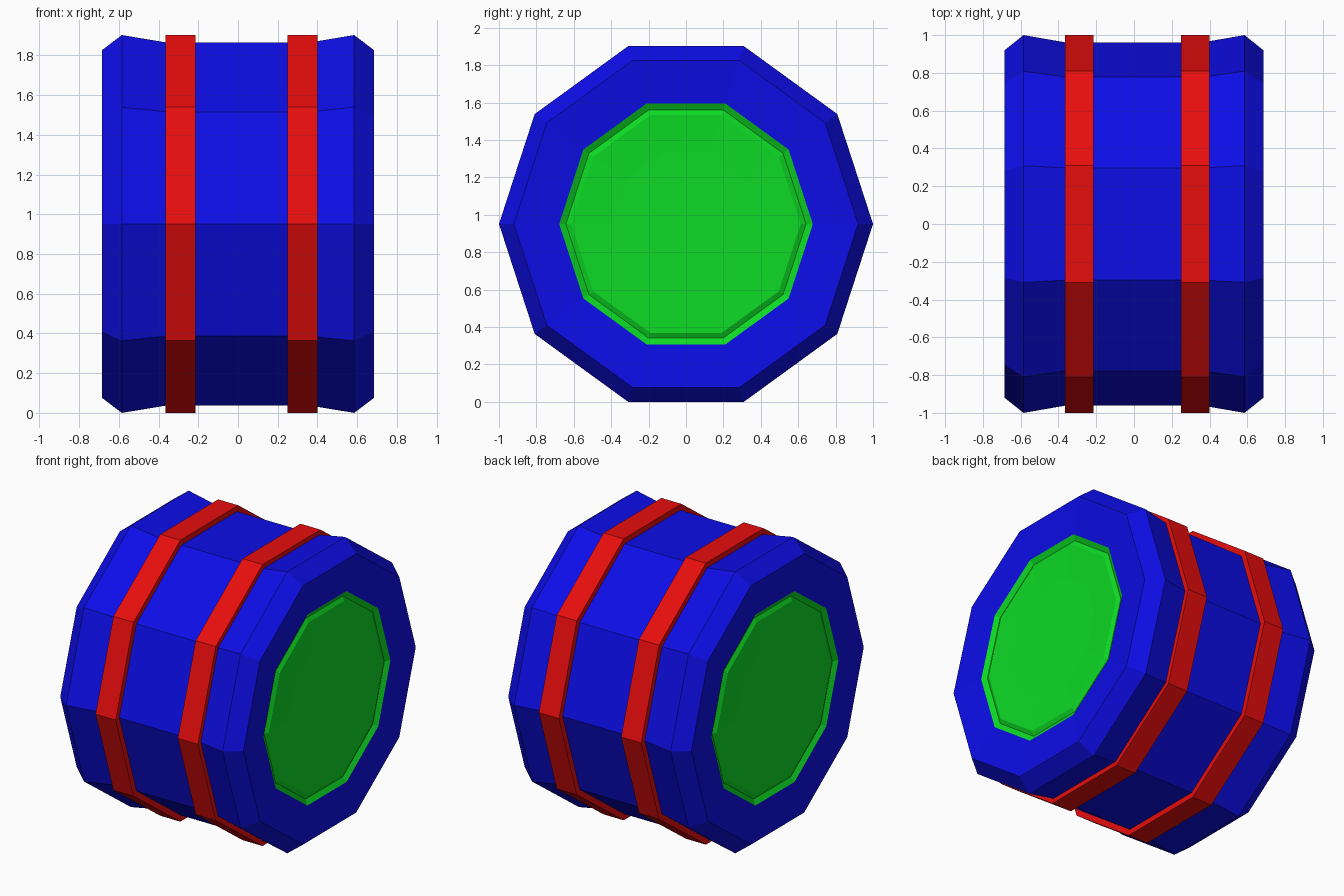
import bpy, bmesh
from math import cos, sin, pi

SIDES = 10
AXIS_Z = cos(pi / SIDES) * cos(0)  # height of the axis, so a flat rests on the floor

cube = bpy.data.objects.get("Cube")
if cube:
    bpy.data.objects.remove(cube)


def material(name, color):
    m = bpy.data.materials.new(name)
    m.use_nodes = True
    m.diffuse_color = color
    m.node_tree.nodes["Principled BSDF"].inputs["Base Color"].default_value = color
    return m


def lathe(name, profile, mat, closed=False):
    """Turn an (x, radius) profile into a ten-sided ring along the x axis."""
    bm = bmesh.new()
    rings = []
    for x, r in profile:
        rings.append([bm.verts.new((x, r * cos(2 * pi * i / SIDES),
                                    AXIS_Z + r * sin(2 * pi * i / SIDES)))
                      for i in range(SIDES)])
    pairs = list(zip(rings, rings[1:]))
    if closed:
        pairs.append((rings[-1], rings[0]))
    for a, b in pairs:
        for i in range(SIDES):
            j = (i + 1) % SIDES
            bm.faces.new((a[i], a[j], b[j], b[i]))
    if not closed:
        bm.faces.new(rings[0])
        bm.faces.new(rings[-1])
    bmesh.ops.recalc_face_normals(bm, faces=bm.faces)
    mesh = bpy.data.meshes.new(name)
    bm.to_mesh(mesh)
    bm.free()
    mesh.materials.append(mat)
    obj = bpy.data.objects.new(name, mesh)
    bpy.context.collection.objects.link(obj)
    return obj


blue = material("blue", (0.004, 0.004, 0.8, 1))
red = material("red", (0.8, 0.004, 0.004, 1))
green = material("green", (0.004, 0.7, 0.018, 1))

# Waisted barrel with chamfered rims and slightly dished ends
half = [(0.36, 0.961), (0.585, 1.0), (0.685, 0.92), (0.665, 0.678), (0.6, 0.67)]
lathe("barrel_body", [(-x, r) for x, r in reversed(half)] + half, blue)

# Two raised hoops
for name, x0, x1 in (("right_hoop", -0.365, -0.215), ("left_hoop", 0.25, 0.4)):
    lathe(name, [(x0, 0.93), (x0, 1.0), (x1, 1.0), (x1, 0.93)], red, closed=True)

# End lids: a shallow groove around a slightly dished disc
for name, s in (("right_lid", -1), ("left_lid", 1)):
    lid = [(0.6, 0.678), (0.665, 0.678), (0.645, 0.642), (0.66, 0.613), (0.655, 0.4)]
    lathe(name, [(s * x, r) for x, r in lid], green)
